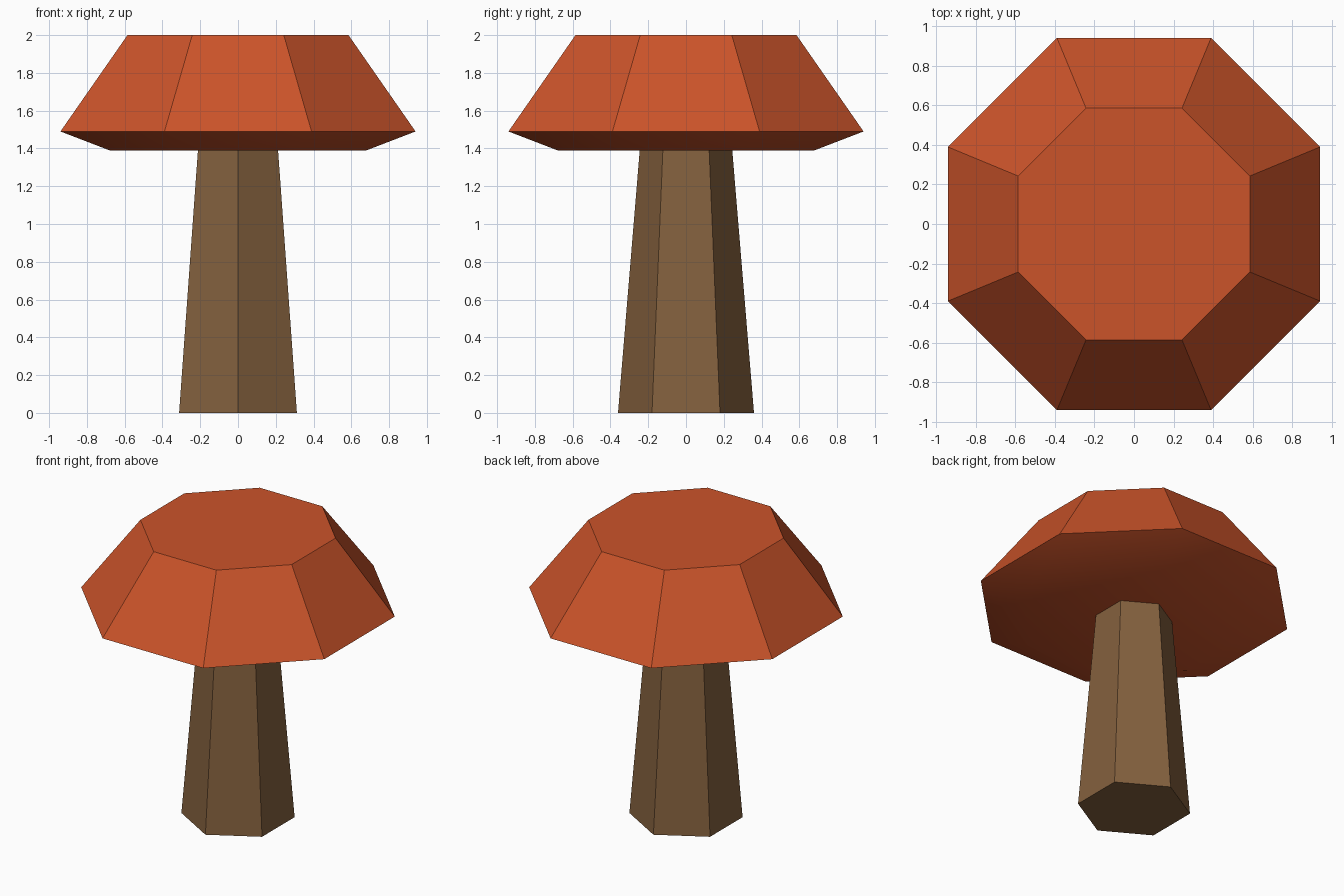
import bpy
import bmesh
from math import cos, sin, tau, radians

cube = bpy.data.objects.get("Cube")
if cube:
    bpy.data.objects.remove(cube, do_unlink=True)


def make_material(name, color):
    mat = bpy.data.materials.new(name)
    mat.use_nodes = True
    mat.diffuse_color = color
    bsdf = next(n for n in mat.node_tree.nodes if n.type == 'BSDF_PRINCIPLED')
    bsdf.inputs["Base Color"].default_value = color
    return mat


def stacked_prism(name, sides, start, profile, mat):
    """Closed solid joining regular polygons given as (radius, height)."""
    bm = bmesh.new()
    rings = [[bm.verts.new((r * cos(start + tau * i / sides),
                            r * sin(start + tau * i / sides), z))
              for i in range(sides)] for r, z in profile]
    for low, high in zip(rings, rings[1:]):
        for i in range(sides):
            j = (i + 1) % sides
            bm.faces.new((low[i], low[j], high[j], high[i]))
    bm.faces.new(rings[0][::-1])
    bm.faces.new(rings[-1])
    mesh = bpy.data.meshes.new(name)
    bm.to_mesh(mesh)
    bm.free()
    mesh.materials.append(mat)
    obj = bpy.data.objects.new(name, mesh)
    bpy.context.collection.objects.link(obj)
    bpy.ops.object.select_all(action='DESELECT')
    obj.select_set(True)
    bpy.context.view_layer.objects.active = obj
    bpy.ops.object.shade_smooth_by_angle(angle=radians(30))
    return obj


cap_red = make_material("cap_red", (0.6, 0.088, 0.023, 1))
stem_brown = make_material("stem_brown", (0.23, 0.118, 0.048, 1))

# Tapered six-sided stem, ending inside the cap
stacked_prism("stem", 6, tau / 4, [(0.36, 0), (0.24, 1.45)], stem_brown)

# Eight-sided cap: underside, rim, flat top
half_side = cos(tau / 16)
cap_profile = [(0.68 / half_side, 1.39), (0.94 / half_side, 1.49),
               (0.585 / half_side, 2.0)]
stacked_prism("cap", 8, tau / 16, cap_profile, cap_red)
